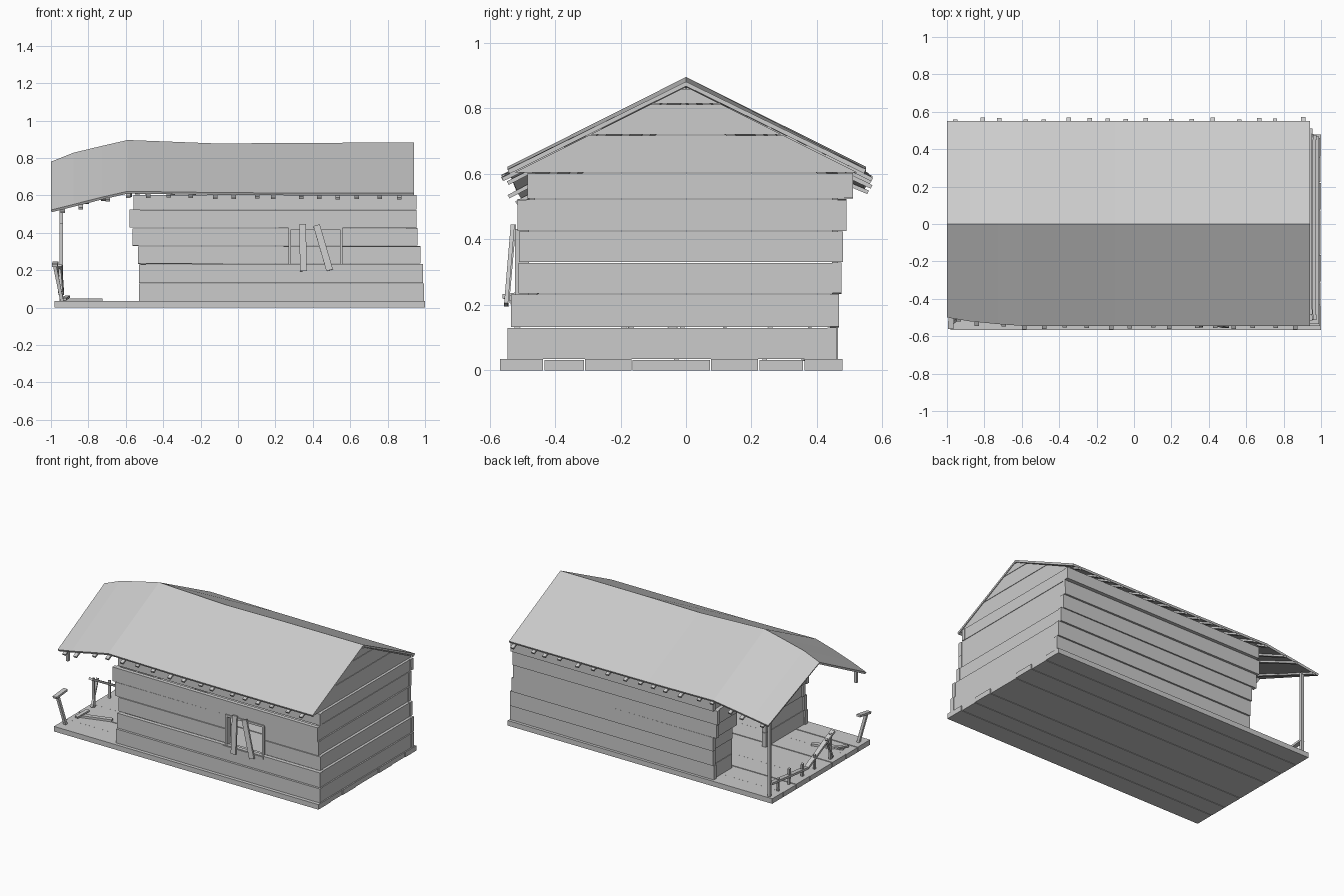
import bpy, bmesh, random
from mathutils import Vector, Matrix

if "Cube" in bpy.data.objects:
    bpy.data.objects.remove(bpy.data.objects["Cube"])

random.seed(4)


def finish(name, bm):
    bmesh.ops.recalc_face_normals(bm, faces=bm.faces)
    me = bpy.data.meshes.new(name)
    bm.to_mesh(me)
    bm.free()
    ob = bpy.data.objects.new(name, me)
    bpy.context.collection.objects.link(ob)
    return ob


def box(bm, x0, x1, y0, y1, z0, z1, roll=None):
    m = Matrix.Translation(((x0 + x1) / 2, (y0 + y1) / 2, (z0 + z1) / 2))
    if roll:
        m = m @ Matrix.Rotation(roll, 4, 'Y')
    bmesh.ops.create_cube(bm, size=1, matrix=m @ Matrix.Diagonal((x1 - x0, y1 - y0, z1 - z0, 1)))


def beam(bm, a, b, w, t):
    """Box from a to b, w wide (sideways) and t thick."""
    a, b = Vector(a), Vector(b)
    d = (b - a).normalized()
    ref = Vector((0, 0, 1)) if abs(d.z) < 0.9 else Vector((1, 0, 0))
    s = ref.cross(d).normalized()
    r = Matrix((d, s, d.cross(s))).transposed().to_4x4()
    m = Matrix.Translation((a + b) / 2) @ r @ Matrix.Diagonal(((b - a).length, w, t, 1))
    bmesh.ops.create_cube(bm, size=1, matrix=m)


# Floor planks
bm = bmesh.new()
ys = [-0.57, -0.435, -0.31, -0.165, 0.075, 0.222, 0.36, 0.48]
for i, (a, b) in enumerate(zip(ys, ys[1:])):
    box(bm, -0.98, 1.0 - 0.004 * (i % 2), a + 0.002, b - 0.002, 0, 0.034 - 0.002 * (i % 2))
finish("floor_planks", bm)

# Leaning plank walls, one row per level
T = 0.027
zs = [0.034, 0.132, 0.235, 0.331, 0.427, 0.525, 0.605]
ymin = [-0.545, -0.535, -0.512, -0.51, -0.515, -0.485]
ymax = [0.46, 0.467, 0.475, 0.48, 0.49, 0.51]
xmin = [-0.53, -0.53, -0.535, -0.565, -0.58, -0.56]
xmax = [0.995, 0.99, 0.975, 0.96, 0.955, 0.955]
front, back, right, left = [bmesh.new() for _ in range(4)]
for i in range(6):
    z0, z1 = zs[i], zs[i + 1] - 0.003
    a, b, c, d = xmin[i], xmax[i], ymin[i], ymax[i]
    if i in (2, 3):  # window opening
        box(front, a, 0.28, c, c + T, z0, z1)
        box(front, 0.55, b, c, c + T, z0, z1)
    else:
        box(front, a, b, c, c + T, z0, z1, random.uniform(-0.002, 0.002))
    box(back, a, b, d - T, d, z0, z1, random.uniform(-0.002, 0.002))
    box(right, b - T - 0.004, b - 0.004, c + T, d - T, z0, z1)
    if i < 5:  # doorway in the porch wall
        box(left, a + 0.01, a + 0.01 + T, c + T, -0.11, z0, z1)
        box(left, a + 0.01, a + 0.01 + T, 0.25, d - T, z0, z1)
    else:
        box(left, a + 0.01, a + 0.01 + T, c + T, d - T, z0, z1)
for n, w in zip(("front_wall", "back_wall", "right_wall", "porch_wall"), (front, back, right, left)):
    finish(n, w)

# Gable planks
def gable(name, x):
    bm = bmesh.new()
    levels = [0.605, 0.72, 0.815, 0.862]
    for z0, z1 in zip(levels, levels[1:]):
        z1 -= 0.003
        w0, w1 = [max(0.004, (0.866 - z) / 0.5) for z in (z0, z1)]
        f = bm.faces.new([bm.verts.new((x, y, z)) for y, z in
                          ((-w0, z0), (w0, z0), (w1, z1), (-w1, z1))])
        ex = bmesh.ops.extrude_face_region(bm, geom=[f])
        bmesh.ops.translate(bm, vec=(T, 0, 0), verts=[v for v in ex["geom"] if isinstance(v, bmesh.types.BMVert)])
    finish(name, bm)


gable("right_gable", 0.91)
gable("porch_gable", -0.55)

# Sagging roof: x, front eave y and z, ridge z, back eave z
roof = [(-1.0, -0.50, 0.522, 0.78, 0.562), (-0.88, -0.52, 0.552, 0.828, 0.58),
        (-0.73, -0.535, 0.59, 0.864, 0.602), (-0.59, -0.545, 0.622, 0.896, 0.622),
        (-0.1, -0.545, 0.615, 0.877, 0.616), (0.3, -0.545, 0.613, 0.881, 0.614),
        (0.94, -0.545, 0.613, 0.882, 0.614)]
bm = bmesh.new()
rows = [[bm.verts.new(p) for p in ((x, fy, fz), (x, 0, rz), (x, 0.55, bz))] for x, fy, fz, rz, bz in roof]
for r, s in zip(rows, rows[1:]):
    for k in (0, 1):
        bm.faces.new((r[k], s[k], s[k + 1], r[k + 1]))
sheet = finish("roof_sheet", bm)
sol = sheet.modifiers.new("thickness", 'SOLIDIFY')
sol.thickness = 0.014
sol.offset = -1

# Rafters with uneven ends under the roof
def roof_at(x):
    for p, q in zip(roof, roof[1:]):
        if x <= q[0]:
            t = (x - p[0]) / (q[0] - p[0])
            return [u + (v - u) * t for u, v in zip(p, q)]


bm = bmesh.new()
down = Vector((0, 0, -0.022))
for i in range(17):
    for side in (0, 1):
        x = -0.94 + i * 0.114 + random.uniform(-0.025, 0.025)
        _, fy, fz, rz, bz = roof_at(x)
        ridge = Vector((x, 0, rz)) + down
        eave = Vector((x, 0.55, bz) if side else (x, fy, fz)) + down
        eave += (eave - ridge).normalized() * random.uniform(0.005, 0.022)
        beam(bm, ridge, eave, 0.024, 0.012)
finish("rafters", bm)

# Window sill, jambs and the two boards nailed across
bm = bmesh.new()
for x in (0.27, 0.545):
    box(bm, x, x + 0.014, -0.522, -0.48, 0.22, 0.43)
box(bm, 0.265, 0.565, -0.54, -0.485, 0.212, 0.228)
box(bm, 0.27, 0.56, -0.522, -0.485, 0.418, 0.432)
finish("window_frame", bm)
bm = bmesh.new()
beam(bm, (0.35, -0.547, 0.195), (0.345, -0.525, 0.445), 0.012, 0.036)
beam(bm, (0.49, -0.55, 0.2), (0.42, -0.53, 0.44), 0.012, 0.036)
finish("window_boards", bm)

# Porch posts: one whole, one snapped in two
bm = bmesh.new()
beam(bm, (-0.945, 0.455, 0.03), (-0.945, 0.455, 0.59), 0.018, 0.018)
beam(bm, (-0.945, -0.47, 0.45), (-0.945, -0.47, 0.54), 0.018, 0.018)
beam(bm, (-0.94, -0.50, 0.03), (-0.98, -0.53, 0.225), 0.018, 0.018)
finish("porch_posts", bm)

# Broken railing
bm = bmesh.new()
rail = [(-0.95, 0.455, 0.12), (-0.945, 0.06, 0.075), (-0.955, -0.21, 0.225)]
beam(bm, rail[0], rail[1], 0.03, 0.014)
beam(bm, rail[1], rail[2], 0.03, 0.014)
beam(bm, (-0.98, -0.58 + 0.02, 0.225), (-0.975, -0.45, 0.24), 0.03, 0.014)
for y, h in ((0.36, 0.13), (0.24, 0.15), (0.1, 0.13), (-0.03, 0.14), (-0.2, 0.22)):
    beam(bm, (-0.94, y, 0.03), (-0.955, y + 0.02, h), 0.014, 0.014)
beam(bm, (-0.94, -0.22, 0.04), (-0.96, -0.13, 0.2), 0.014, 0.014)
beam(bm, (-0.93, -0.36, 0.042), (-0.73, -0.3, 0.042), 0.03, 0.014)
beam(bm, (-0.93, -0.4, 0.045), (-0.91, -0.3, 0.06), 0.025, 0.012)
finish("broken_railing", bm)
